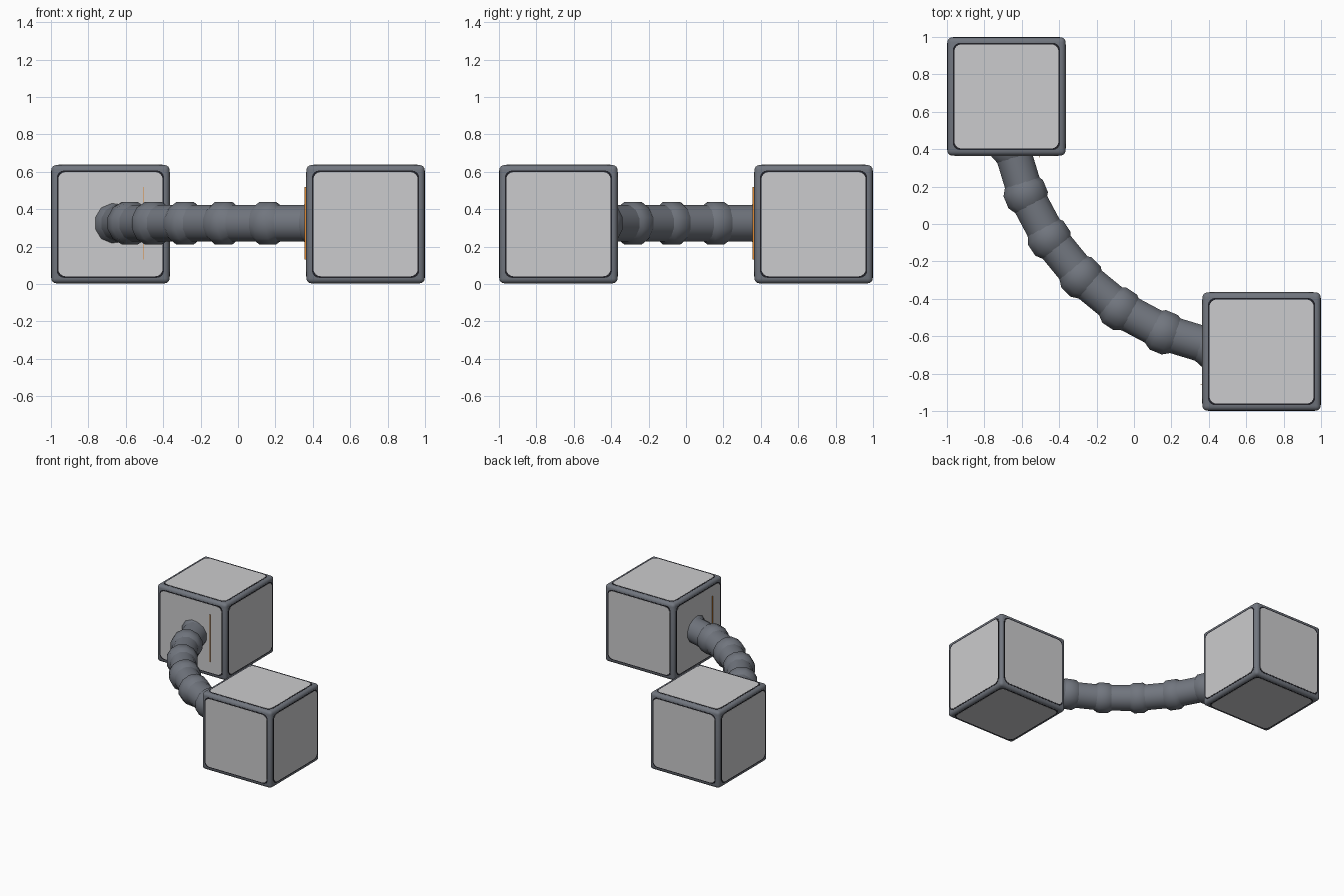
import bpy, bmesh, math
from mathutils import Vector, Matrix

if "Cube" in bpy.data.objects:
    bpy.data.objects.remove(bpy.data.objects["Cube"])


def material(name, rgb):
    m = bpy.data.materials.new(name)
    m.diffuse_color = (*rgb, 1)
    m.use_nodes = True
    m.node_tree.nodes["Principled BSDF"].inputs["Base Color"].default_value = m.diffuse_color
    return m


PANEL = material("light grey", (0.60, 0.60, 0.61))
STEEL = material("slate grey", (0.165, 0.18, 0.21))
GROOVE = material("near black", (0.015, 0.015, 0.02))
ORANGE = material("orange", (0.75, 0.25, 0.03))

CENTRE, HALF, MID_Z = 0.682, 0.317, 0.32


def finish(bm, name, mat, smooth=None):
    bmesh.ops.recalc_face_normals(bm, faces=bm.faces)
    mesh = bpy.data.meshes.new(name)
    bm.to_mesh(mesh)
    bm.free()
    mesh.materials.append(mat)
    ob = bpy.data.objects.new(name, mesh)
    bpy.context.collection.objects.link(ob)
    if smooth:
        bpy.ops.object.select_all(action='DESELECT')
        ob.select_set(True)
        bpy.context.view_layer.objects.active = ob
        bpy.ops.object.shade_smooth_by_angle(angle=math.radians(smooth))
    return ob


def rounded_plate(bm, half, radius, base, top, matrix):
    """Rounded square slab lying between heights base and top."""
    outline = []
    for corner in range(4):
        for step in range(5):
            a = math.radians(90 * corner + 22.5 * step)
            c = math.radians(90 * corner + 45)
            k = (half - radius) * math.sqrt(2)
            outline.append((k * math.cos(c) + radius * math.cos(a),
                            k * math.sin(c) + radius * math.sin(a)))
    low = [bm.verts.new(matrix @ Vector((x, y, base))) for x, y in outline]
    high = [bm.verts.new(matrix @ Vector((x, y, top))) for x, y in outline]
    bm.faces.new(high)
    bm.faces.new(low[::-1])
    n = len(outline)
    for i in range(n):
        j = (i + 1) % n
        bm.faces.new((low[i], low[j], high[j], high[i]))


def box(name, centre, size, mat):
    bm = bmesh.new()
    bmesh.ops.create_cube(bm, size=1, matrix=Matrix.Translation(centre) @ Matrix.Diagonal((*size, 1)))
    return finish(bm, name, mat)


def cube_unit(label, centre):
    # rounded frame body
    bm = bmesh.new()
    bmesh.ops.create_cube(bm, size=2 * HALF - 0.002, matrix=Matrix.Translation(centre))
    bmesh.ops.bevel(bm, geom=bm.edges[:], offset=0.026, segments=4, profile=0.5, affect='EDGES')
    finish(bm, label + "_frame", STEEL, 40)
    # six panels, each with a dark border line
    for part, half, top, mat in (("groove", 0.287, 0.0, GROOVE), ("panel", 0.279, 0.0012, PANEL)):
        bm = bmesh.new()
        for d in ((1, 0, 0), (-1, 0, 0), (0, 1, 0), (0, -1, 0), (0, 0, 1), (0, 0, -1)):
            turn = Vector(d).to_track_quat('Z', 'Y').to_matrix().to_4x4()
            rounded_plate(bm, half, 0.04, HALF - 0.005, HALF + top, Matrix.Translation(centre) @ turn)
        finish(bm, label + "_" + part, mat)


cube_unit("back_cube", Vector((-CENTRE, CENTRE, MID_Z)))
cube_unit("front_cube", Vector((CENTRE, -CENTRE, MID_Z)))

# thin upright strips beside each hose socket
FACE = CENTRE - HALF
box("back_cube_strip", (-0.505, FACE - 0.002, 0.325), (0.003, 0.014, 0.39), ORANGE)
box("front_cube_strip", (FACE - 0.002, -0.859, 0.325), (0.014, 0.003, 0.39), ORANGE)

# hose: a quarter arc of straight links between the cube centres
ARC, LINKS, SIDES = 1.365, 8, 12
joints = []
for i in range(LINKS + 1):
    a = math.radians(180 + 90 * i / LINKS)
    joints.append(Vector((CENTRE + ARC * math.cos(a), CENTRE + ARC * math.sin(a), 0.325)))


def revolve(bm, profile, centre, axis):
    """Lathe (offset along axis, radius) pairs and cap both ends."""
    side = Vector((0, 0, 1)).cross(axis).normalized()
    rings = []
    for along, radius in profile:
        ring = []
        for s in range(SIDES):
            a = 2 * math.pi * (s + 0.5) / SIDES
            ring.append(bm.verts.new(centre + axis * along + radius * (
                side * math.cos(a) + Vector((0, 0, 1)) * math.sin(a))))
        rings.append(ring)
    for r0, r1 in zip(rings, rings[1:]):
        for s in range(SIDES):
            t = (s + 1) % SIDES
            bm.faces.new((r0[s], r0[t], r1[t], r1[s]))
    bm.faces.new(rings[0][::-1])
    bm.faces.new(rings[-1])


bm = bmesh.new()
for p, q in zip(joints, joints[1:]):
    length = (q - p).length
    revolve(bm, [(0, 0.1), (length, 0.1)], p, (q - p).normalized())
finish(bm, "hose_links", STEEL, 35)

# bulging joints between the links
bm = bmesh.new()
for i in range(1, LINKS):
    axis = (joints[i + 1] - joints[i - 1]).normalized()
    revolve(bm, [(-0.085, 0.085), (-0.035, 0.118), (0.035, 0.118), (0.085, 0.085)], joints[i], axis)
finish(bm, "hose_joints", STEEL, 35)
